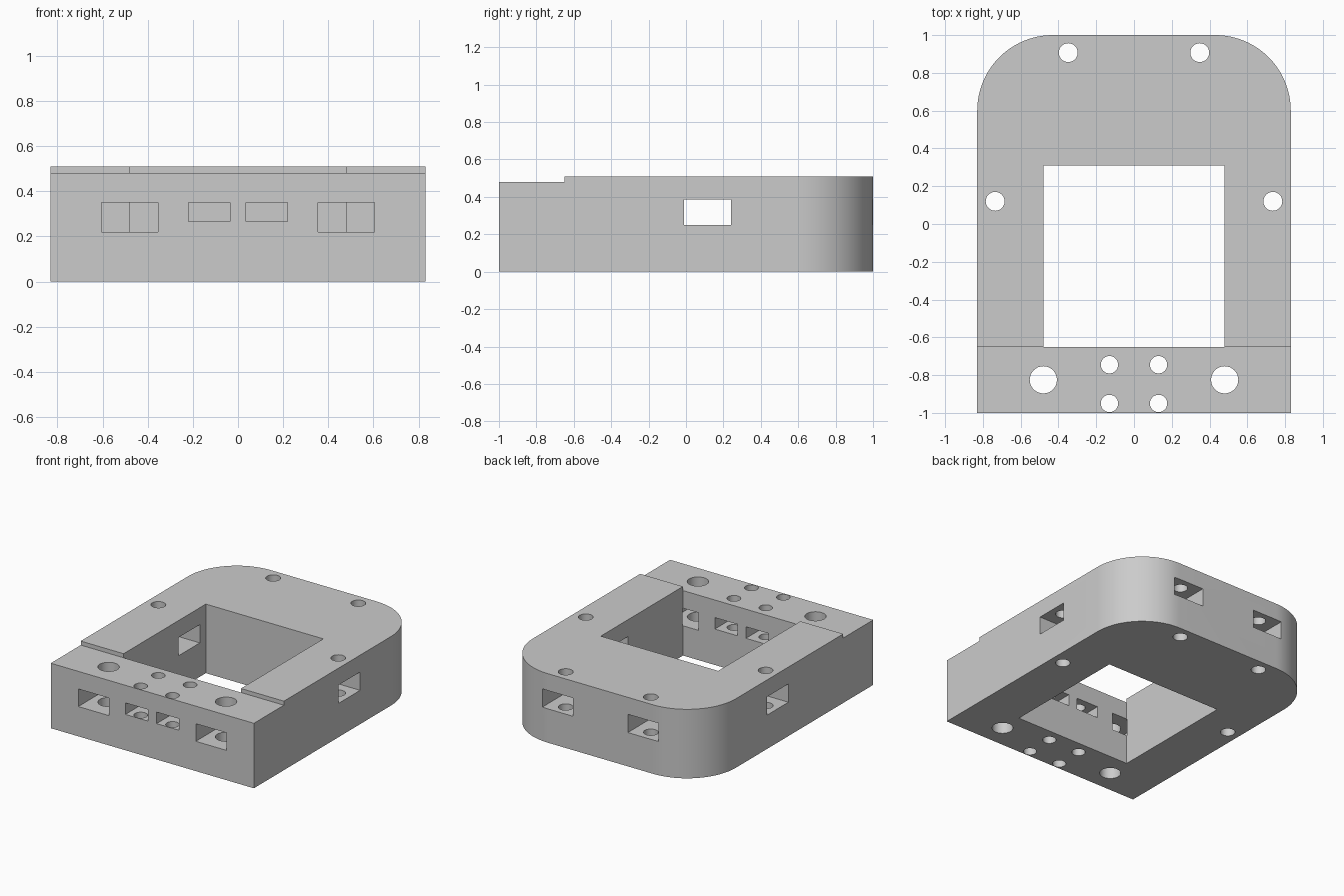
import bpy, bmesh, math

cube = bpy.data.objects.get("Cube")
if cube:
    bpy.data.objects.remove(cube, do_unlink=True)

HALF_W, HEIGHT, STEP_Z, STEP_Y = 0.83, 0.51, 0.48, -0.65
WINDOW_X, WINDOW_BACK = 0.48, 0.31
RADIUS = 0.4

grey = bpy.data.materials.new("plain grey")
grey.use_nodes = True
colour = (0.6, 0.6, 0.6, 1)
grey.diffuse_color = colour
grey.node_tree.nodes["Principled BSDF"].inputs["Base Color"].default_value = colour


def prism(name, outline, z0, z1):
    """Extrude a counter-clockwise outline from z0 to z1."""
    bm = bmesh.new()
    base = bm.faces.new([bm.verts.new((x, y, z0)) for x, y in outline])
    top = bmesh.ops.extrude_face_region(bm, geom=[base])["geom"]
    bmesh.ops.translate(bm, vec=(0, 0, z1 - z0),
                        verts=[v for v in top if isinstance(v, bmesh.types.BMVert)])
    bmesh.ops.recalc_face_normals(bm, faces=bm.faces)
    mesh = bpy.data.meshes.new(name)
    bm.to_mesh(mesh)
    bm.free()
    mesh.materials.append(grey)
    obj = bpy.data.objects.new(name, mesh)
    bpy.context.collection.objects.link(obj)
    return obj


def arc(cx, cy, r, start, end, steps):
    angles = [math.radians(start + (end - start) * i / steps) for i in range(steps + 1)]
    return [(cx + r * math.cos(a), cy + r * math.sin(a)) for a in angles]


def box(x0, x1, y0, y1):
    return [(x0, y0), (x1, y0), (x1, y1), (x0, y1)]


# Block with two rounded back corners
outline = [(-HALF_W, -1), (HALF_W, -1)]
outline += arc(HALF_W - RADIUS, 1 - RADIUS, RADIUS, 0, 90, 24)
outline += arc(RADIUS - HALF_W, 1 - RADIUS, RADIUS, 90, 180, 24)
body = prism("housing_block", outline, 0, HEIGHT)


def cut(outline, z0, z1):
    """Subtract a prism from the block."""
    cutter = prism("cutter", outline, z0, z1)
    cutter.hide_render = True
    mod = body.modifiers.new("cut", "BOOLEAN")
    mod.operation, mod.solver, mod.object = "DIFFERENCE", "EXACT", cutter
    bpy.context.view_layer.objects.active = body
    bpy.ops.object.modifier_apply(modifier=mod.name)
    bpy.data.objects.remove(cutter, do_unlink=True)


# Square window and lowered front ledge
cut(box(-WINDOW_X, WINDOW_X, STEP_Y, WINDOW_BACK), -0.1, 1)
cut(box(-1, 1, -1.1, STEP_Y), STEP_Z, 1)

for side in (-1, 1):
    def slot(x0, x1, y0, y1, z0, z1):
        xs = sorted((side * x0, side * x1))
        cut(box(xs[0], xs[1], y0, y1), z0, z1)

    # Horizontal slots: front pair, small front pair, side, back
    slot(0.355, 0.605, -1.1, STEP_Y + 0.005, 0.22, 0.35)
    slot(0.035, 0.22, -1.1, STEP_Y + 0.1, 0.265, 0.35)
    slot(0.4, 1, -0.01, 0.24, 0.25, 0.385)
    slot(0.225, 0.475, 0.65, 1.1, 0.25, 0.385)

    # Vertical through holes
    for x, y, r in ((0.48, -0.825, 0.072), (0.13, -0.745, 0.046), (0.13, -0.95, 0.046),
                    (0.735, 0.12, 0.05), (0.348, 0.907, 0.05)):
        cut(arc(side * x, y, r, 0, 360, 32)[:-1], -0.1, 1)

# Smooth the curved walls, keep the edges sharp
bpy.ops.object.select_all(action="DESELECT")
body.select_set(True)
bpy.context.view_layer.objects.active = body
bpy.ops.object.shade_smooth_by_angle(angle=math.radians(30))
